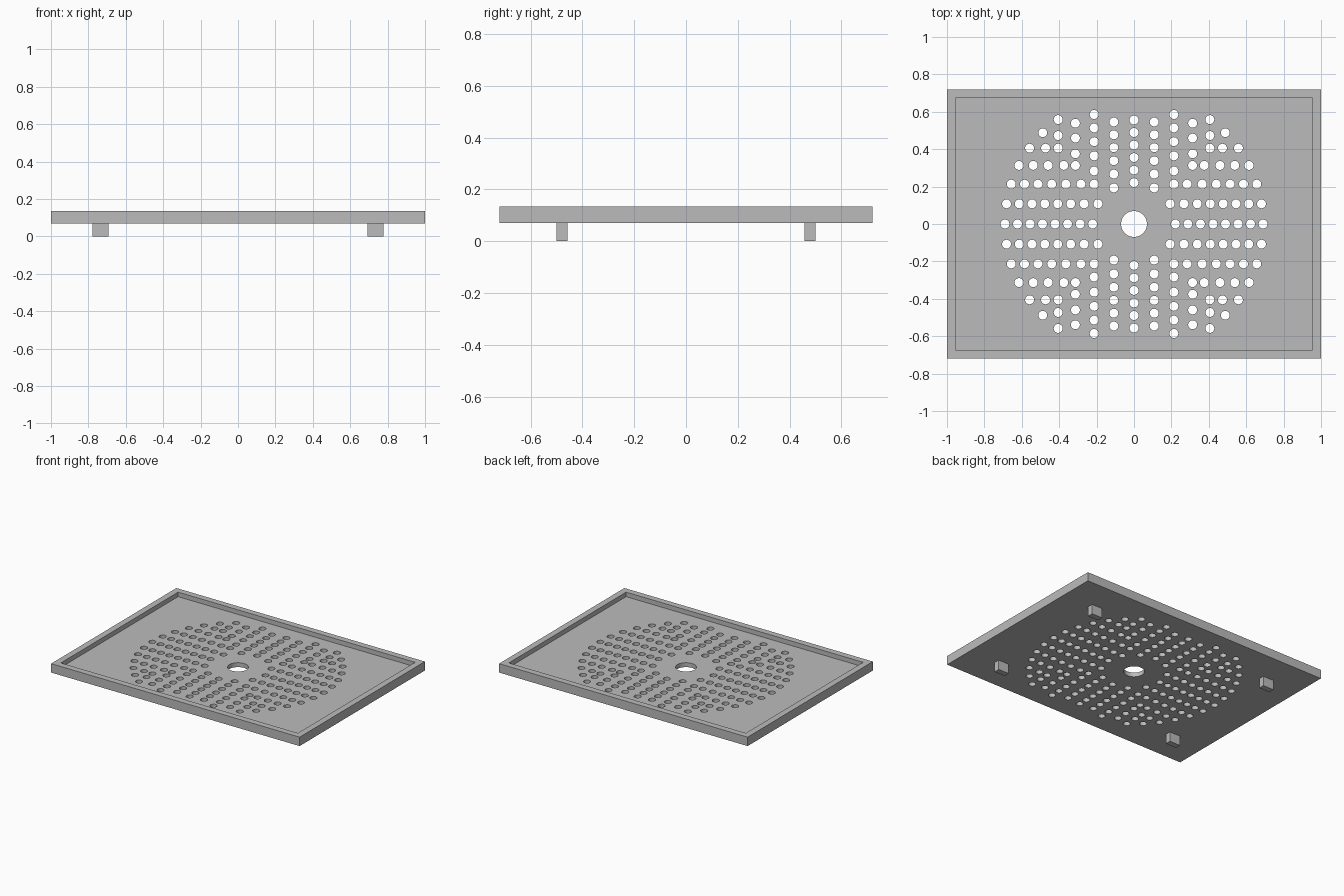
import bpy
import bmesh
from math import sin, sqrt, radians
from mathutils import Matrix, Vector

default_cube = bpy.data.objects.get("Cube")
if default_cube:
    bpy.data.objects.remove(default_cube, do_unlink=True)

WIDTH, DEPTH = 2.0, 1.44
BOTTOM, TOP = 0.07, 0.135
RIM, RECESS = 0.065, 0.033
RING_MAX, RING_STEP = 0.69, 0.067
HOLE_RADIUS, DRAIN_RADIUS = 0.024, 0.069

grey = bpy.data.materials.new("plain grey")
grey.use_nodes = True
COLOUR = (0.5, 0.5, 0.5, 1)
grey.diffuse_color = COLOUR
grey.node_tree.nodes["Principled BSDF"].inputs["Base Color"].default_value = COLOUR


def make_object(name, bm):
    mesh = bpy.data.meshes.new(name)
    bm.to_mesh(mesh)
    bm.free()
    mesh.materials.append(grey)
    obj = bpy.data.objects.new(name, mesh)
    bpy.context.collection.objects.link(obj)
    return obj


def add_box(bm, low, high):
    low, high = Vector(low), Vector(high)
    matrix = Matrix.Translation((low + high) / 2) @ Matrix.Diagonal((*(high - low), 1))
    bmesh.ops.create_cube(bm, size=1, matrix=matrix)


def add_cylinder(bm, x, y, radius, segments):
    bmesh.ops.create_cone(bm, cap_ends=True, segments=segments, radius1=radius,
                          radius2=radius, depth=0.4,
                          matrix=Matrix.Translation((x, y, 0.1)))


def hole_positions():
    """Holes of one quadrant: straight rows and columns ending on rings."""
    spots = set()
    for i in range(6):
        h = RING_MAX * sin(radians(9 * i))
        column_limit = RING_MAX - RING_STEP * (2 - i // 2)
        if i >= 2:
            spots.add((h, h))
        for k in range(8):
            ring = RING_MAX - RING_STEP * k
            u = sqrt(max(ring * ring - h * h, 0))
            if u > h + 0.05:
                spots.add((u, h))
                if ring < column_limit + 0.01:
                    spots.add((h, u))
    return spots


# Tray slab with a raised rim around the recessed floor
bm = bmesh.new()
add_box(bm, (-WIDTH / 2, -DEPTH / 2, BOTTOM), (WIDTH / 2, DEPTH / 2, TOP))
bm.faces.ensure_lookup_table()
floor = max(bm.faces, key=lambda f: f.calc_center_median().z)
bmesh.ops.inset_region(bm, faces=[floor], thickness=RIM)
bmesh.ops.inset_region(bm, faces=[floor], thickness=0, depth=-RECESS)
bmesh.ops.recalc_face_normals(bm, faces=bm.faces)
tray = make_object("tray", bm)

# Cutter for the drain holes, mirrored into four quadrants
bm = bmesh.new()
add_cylinder(bm, 0, 0, DRAIN_RADIUS, 48)
for x, y in sorted({(round(sx * x, 4) + 0.0, round(sy * y, 4) + 0.0)
                    for x, y in hole_positions()
                    for sx in (-1, 1) for sy in (-1, 1)}):
    add_cylinder(bm, x, y, HOLE_RADIUS, 20)
cutter = make_object("hole_cutter", bm)
cutter.hide_render = True

# Cut the holes and drop the cutter
bpy.ops.object.select_all(action="DESELECT")
tray.select_set(True)
bpy.context.view_layer.objects.active = tray
cut = tray.modifiers.new("drain_holes", "BOOLEAN")
cut.operation = "DIFFERENCE"
cut.solver = "EXACT"
cut.object = cutter
bpy.ops.object.modifier_apply(modifier=cut.name)
bpy.data.objects.remove(cutter, do_unlink=True)
bpy.ops.object.shade_smooth_by_angle(angle=radians(30))

# Four small feet
for side, sx in (("left", 1), ("right", -1)):
    for end, sy in (("front", -1), ("back", 1)):
        bm = bmesh.new()
        cx, cy = sx * 0.735, sy * 0.478
        add_box(bm, (cx - 0.043, cy - 0.021, 0), (cx + 0.043, cy + 0.021, BOTTOM))
        make_object(f"{end}_{side}_foot", bm)
